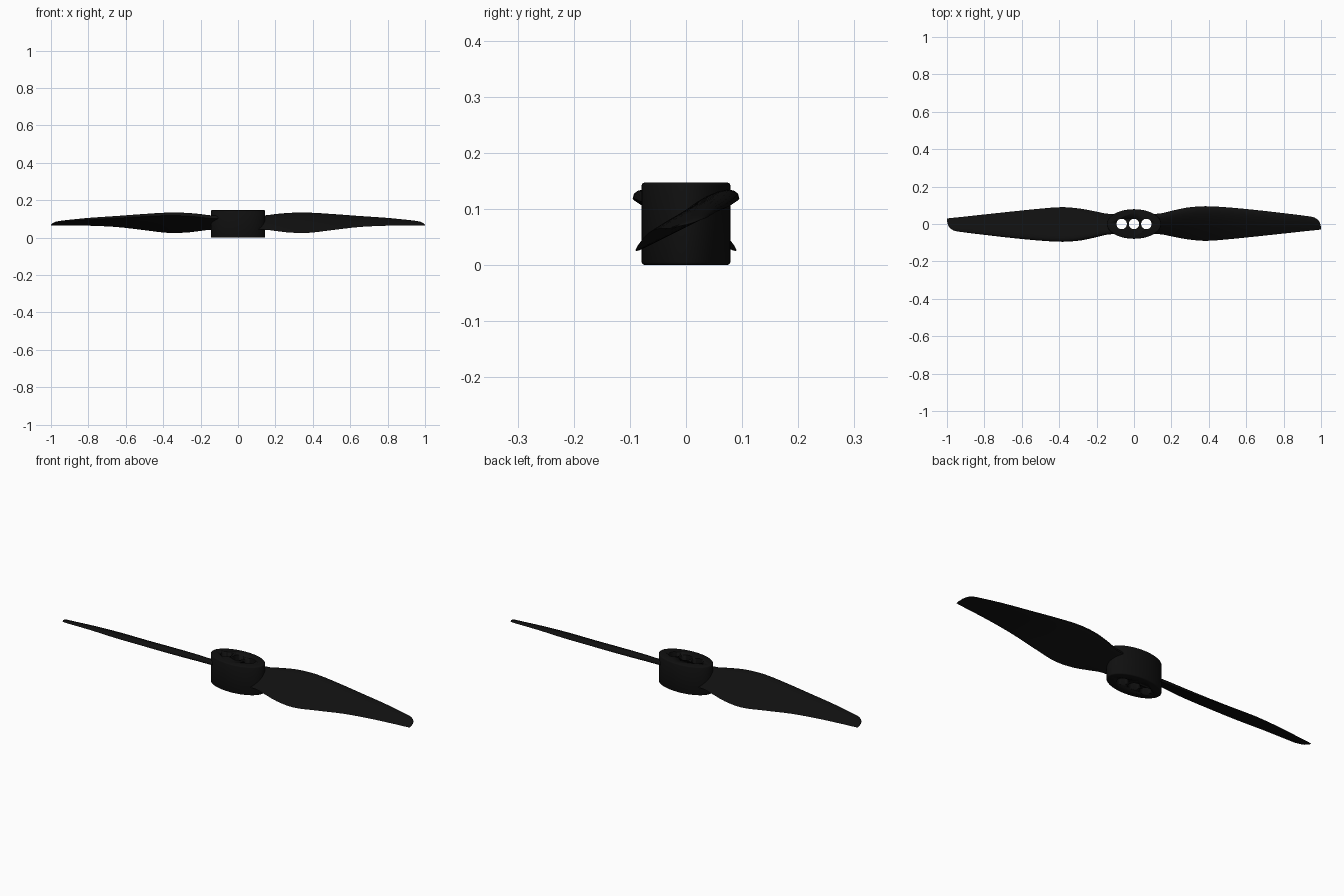
import bpy, bmesh, math
from mathutils import Matrix

if "Cube" in bpy.data.objects:
    bpy.data.objects.remove(bpy.data.objects["Cube"])

black = bpy.data.materials.new("matte black")
black.diffuse_color = (0.005, 0.005, 0.005, 1)
black.use_nodes = True
black.node_tree.nodes["Principled BSDF"].inputs["Base Color"].default_value = black.diffuse_color


def finish(name, bm, angle):
    bmesh.ops.recalc_face_normals(bm, faces=bm.faces)
    mesh = bpy.data.meshes.new(name)
    bm.to_mesh(mesh)
    bm.free()
    ob = bpy.data.objects.new(name, mesh)
    bpy.context.collection.objects.link(ob)
    mesh.materials.append(black)
    bpy.ops.object.select_all(action='DESELECT')
    bpy.context.view_layer.objects.active = ob
    ob.select_set(True)
    bpy.ops.object.shade_smooth_by_angle(angle=math.radians(angle))
    return ob


def loft(rings):
    """Skin a list of closed rings and cap both ends."""
    bm = bmesh.new()
    vs = [[bm.verts.new(p) for p in ring] for ring in rings]
    n = len(vs[0])
    for a, b in zip(vs, vs[1:]):
        for i in range(n):
            j = (i + 1) % n
            bm.faces.new((a[i], a[j], b[j], b[i]))
    bm.faces.new(vs[0])
    bm.faces.new(vs[-1])
    return bm


# Hub: oval block with slightly rounded rims
def oval(inset, z, n=64):
    return [((0.145 - inset) * math.cos(2 * math.pi * i / n),
             (0.079 - inset) * math.sin(2 * math.pi * i / n), z) for i in range(n)]


H = 0.147
hub = finish("hub", loft([oval(0.005, 0), oval(0.0015, 0.0015), oval(0, 0.005),
                          oval(0, H - 0.005), oval(0.0015, H - 0.0015), oval(0.005, H)]), 50)

# Three shaft holes through the hub
bm = bmesh.new()
for x in (-0.066, 0, 0.066):
    bmesh.ops.create_cone(bm, cap_ends=True, segments=24, radius1=0.028, radius2=0.028,
                          depth=0.3, matrix=Matrix.Translation((x, 0, H / 2)))
cutter = finish("hole_cutter", bm, 40)
cutter.hide_render = True
bpy.context.view_layer.objects.active = hub
mod = hub.modifiers.new("holes", 'BOOLEAN')
mod.operation = 'DIFFERENCE'
mod.solver = 'EXACT'
mod.object = cutter
bpy.ops.object.modifier_move_to_index(modifier=mod.name, index=0)
bpy.ops.object.modifier_apply(modifier=mod.name)
bpy.data.objects.remove(cutter)

# Blade stations: x, leading y, trailing y, leading z, trailing z, upper bulge
STATIONS = [
    (0.10, 0.053, -0.053, 0.102, 0.043, 0.028),
    (0.15, 0.058, -0.056, 0.103, 0.042, 0.029),
    (0.20, 0.070, -0.066, 0.109, 0.036, 0.031),
    (0.28, 0.087, -0.081, 0.116, 0.027, 0.033),
    (0.38, 0.095, -0.090, 0.118, 0.026, 0.032),
    (0.50, 0.089, -0.082, 0.113, 0.040, 0.027),
    (0.65, 0.075, -0.067, 0.104, 0.057, 0.021),
    (0.80, 0.058, -0.051, 0.097, 0.064, 0.015),
    (0.92, 0.043, -0.038, 0.088, 0.065, 0.010),
    (0.96, 0.036, -0.034, 0.084, 0.065, 0.008),
    (0.98, 0.025, -0.032, 0.080, 0.065, 0.006),
    (0.993, 0.009, -0.030, 0.074, 0.065, 0.004),
    (1.00, -0.016, -0.028, 0.068, 0.065, 0.002),
]


def smooth_stations(steps=4):
    """Spline in between stations, with slopes taken over x."""
    S, out = STATIONS, []
    slope = []
    for i in range(len(S)):
        a, b = S[max(i - 1, 0)], S[min(i + 1, len(S) - 1)]
        slope.append([(q - p) / (b[0] - a[0]) for p, q in zip(a, b)])
    for i in range(len(S) - 1):
        d = S[i + 1][0] - S[i][0]
        for k in range(steps):
            t = k / steps
            h = (2*t**3 - 3*t*t + 1, (t**3 - 2*t*t + t) * d, 3*t*t - 2*t**3, (t**3 - t*t) * d)
            out.append([h[0]*p + h[1]*m + h[2]*q + h[3]*n for p, m, q, n in
                        zip(S[i], slope[i], S[i + 1], slope[i + 1])])
    return out + [S[-1]]


def section(x, yl, yt, zl, zt, bulge, n=14):
    """Airfoil ring: bulged upper side, nearly flat lower side."""
    def point(s, h):
        f = 10 * (0.2969 * math.sqrt(s) - 0.126 * s - 0.3516 * s**2 + 0.2843 * s**3 - 0.1036 * s**4)
        return (x, yl + (yt - yl) * s, zl + (zt - zl) * s + h * f)
    ss = [(1 - math.cos(math.pi * i / n)) / 2 for i in range(n + 1)]
    return [point(s, bulge) for s in ss] + [point(s, -0.1 * bulge) for s in ss[-2:0:-1]]


# Two blades, half a turn apart
for name, turn in (("right_blade", 0), ("left_blade", math.pi)):
    bm = loft([section(*st) for st in smooth_stations()])
    bmesh.ops.rotate(bm, verts=bm.verts, cent=(0, 0, 0), matrix=Matrix.Rotation(turn, 3, 'Z'))
    finish(name, bm, 45)
